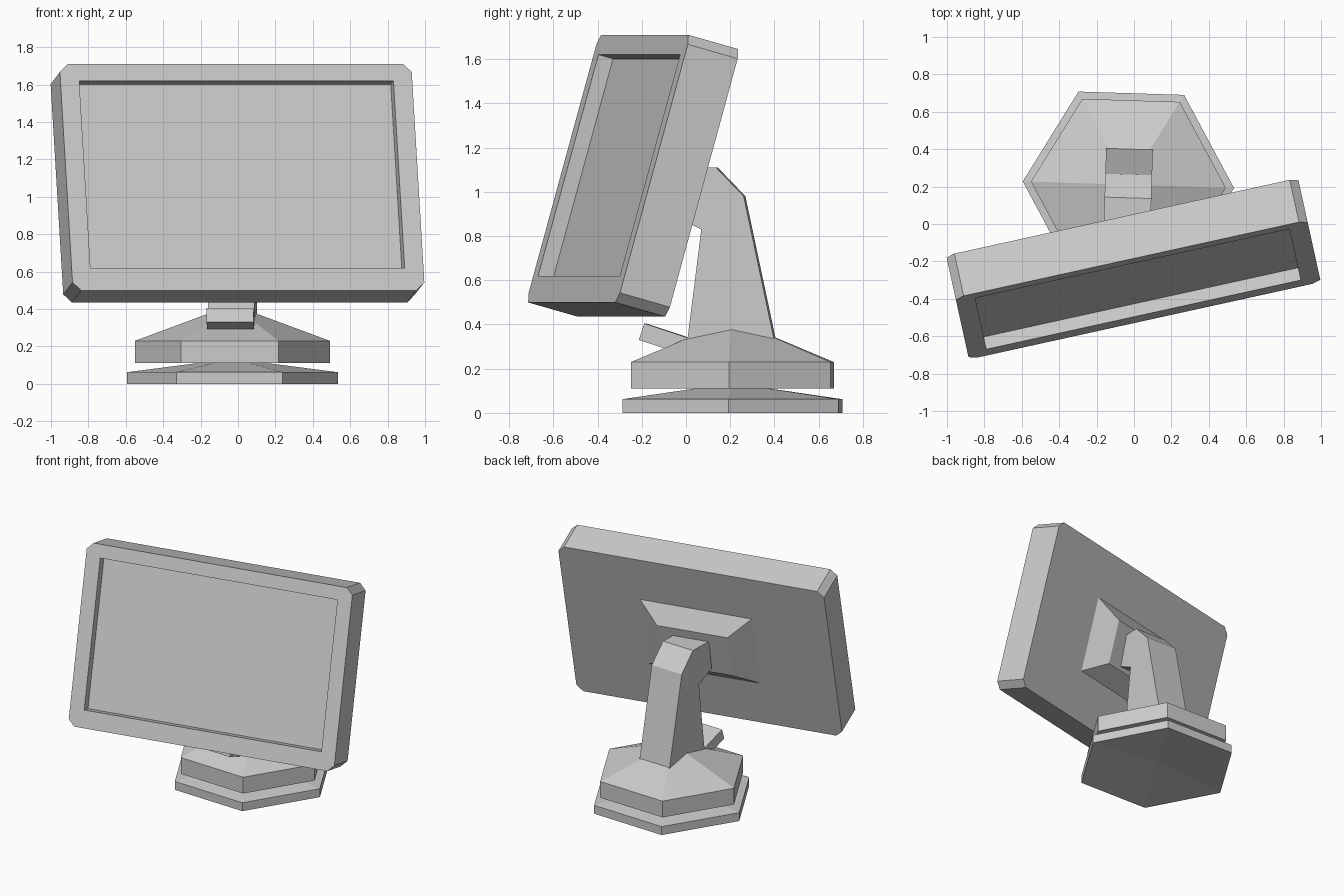
import bpy, bmesh
from math import radians, cos, sin, pi
from mathutils import Matrix

cube = bpy.data.objects.get("Cube")
if cube:
    bpy.data.objects.remove(cube, do_unlink=True)

grey = bpy.data.materials.new("light_grey")
grey.use_nodes = True
GREY = (0.6, 0.6, 0.6, 1)
grey.diffuse_color = GREY
grey.node_tree.nodes["Principled BSDF"].inputs["Base Color"].default_value = GREY


def loft(name, rings, matrix):
    """Join successive rings of equal count; a one-point ring makes an apex."""
    bm = bmesh.new()
    loops = [[bm.verts.new(p) for p in ring] for ring in rings]
    for a, b in zip(loops, loops[1:]):
        n = max(len(a), len(b))
        for i in range(n):
            j = (i + 1) % n
            quad = [a[i % len(a)], a[j % len(a)], b[j % len(b)], b[i % len(b)]]
            bm.faces.new(list(dict.fromkeys(quad)))
    for end in (loops[0], loops[-1]):
        if len(end) > 2:
            bm.faces.new(end)
    bmesh.ops.recalc_face_normals(bm, faces=bm.faces)
    mesh = bpy.data.meshes.new(name)
    bm.to_mesh(mesh)
    bm.free()
    mesh.materials.append(grey)
    obj = bpy.data.objects.new(name, mesh)
    obj.matrix_world = matrix
    bpy.context.collection.objects.link(obj)
    return obj


def hexagon(r, z):
    return [(r * cos(i * pi / 3), r * sin(i * pi / 3), z) for i in range(6)]


def rect(w, h, y, z=0):
    return [(sx * w / 2, y, z + sz * h / 2)
            for sx, sz in ((-1, -1), (1, -1), (1, 1), (-1, 1))]


def clipped_rect(w, h, c, y):
    x, z = w / 2, h / 2
    return [(-x + c, y, -z), (x - c, y, -z), (x, y, -z + c), (x, y, z - c),
            (x - c, y, z), (-x + c, y, z), (-x, y, z - c), (-x, y, -z + c)]


def extrude_x(name, profile, width, matrix):
    return loft(name, [[(x, y, z) for y, z in profile]
                       for x in (-width / 2, width / 2)], matrix)


# Stand frame and tilted display frame
stand = Matrix.Translation((-0.03, 0.21, 0)) @ Matrix.Rotation(radians(-1.8), 4, 'Z')
display = (Matrix.Translation((0.022, -0.352, 1.105))
           @ Matrix.Rotation(radians(12.4), 4, 'Z')
           @ Matrix.Rotation(radians(-15.6), 4, 'X'))

# Hexagonal foot with a hollow underside, and the swivel base above it
loft("foot_plate", [[(0, 0, 0.05)], hexagon(0.565, 0), hexagon(0.565, 0.062),
                    [(0, 0, 0.135)]], stand)
loft("swivel_base", [hexagon(0.521, 0.11), hexagon(0.521, 0.23),
                     [(0, 0, 0.423)]], stand)

# Bent support arm
extrude_x("support_arm", [(-0.21, 0.25), (-0.137, 0.83), (-0.28, 0.90),
                          (-0.25, 1.11), (-0.07, 1.11), (0.055, 0.98),
                          (0.21, 0.25)], 0.25, stand)

# Small sloping tab at the front of the base
extrude_x("front_tab", [(-0.395, 0.405), (-0.42, 0.33), (-0.16, 0.245),
                        (-0.16, 0.327)], 0.25, stand)

# Display housing with clipped corners and a recessed screen
housing = loft("display_housing", [clipped_rect(1.926, 1.257, 0.045, 0),
                                   clipped_rect(1.926, 1.257, 0.045, 0.24)], display)
cutter = loft("screen_cutter", [rect(1.72, 1.04, -0.1, 0.015),
                                rect(1.72, 1.04, 0.07, 0.015)], display)
cutter.hide_render = True
cut = housing.modifiers.new("screen_recess", 'BOOLEAN')
cut.operation = 'DIFFERENCE'
cut.solver = 'EXACT'
cut.object = cutter
bpy.context.view_layer.objects.active = housing
bpy.ops.object.modifier_apply(modifier=cut.name)
bpy.data.objects.remove(cutter, do_unlink=True)

# Tapered mount on the back of the housing
loft("rear_mount", [rect(0.81, 0.56, 0.235), rect(0.81, 0.56, 0.24),
                    rect(0.51, 0.33, 0.34)], display)
